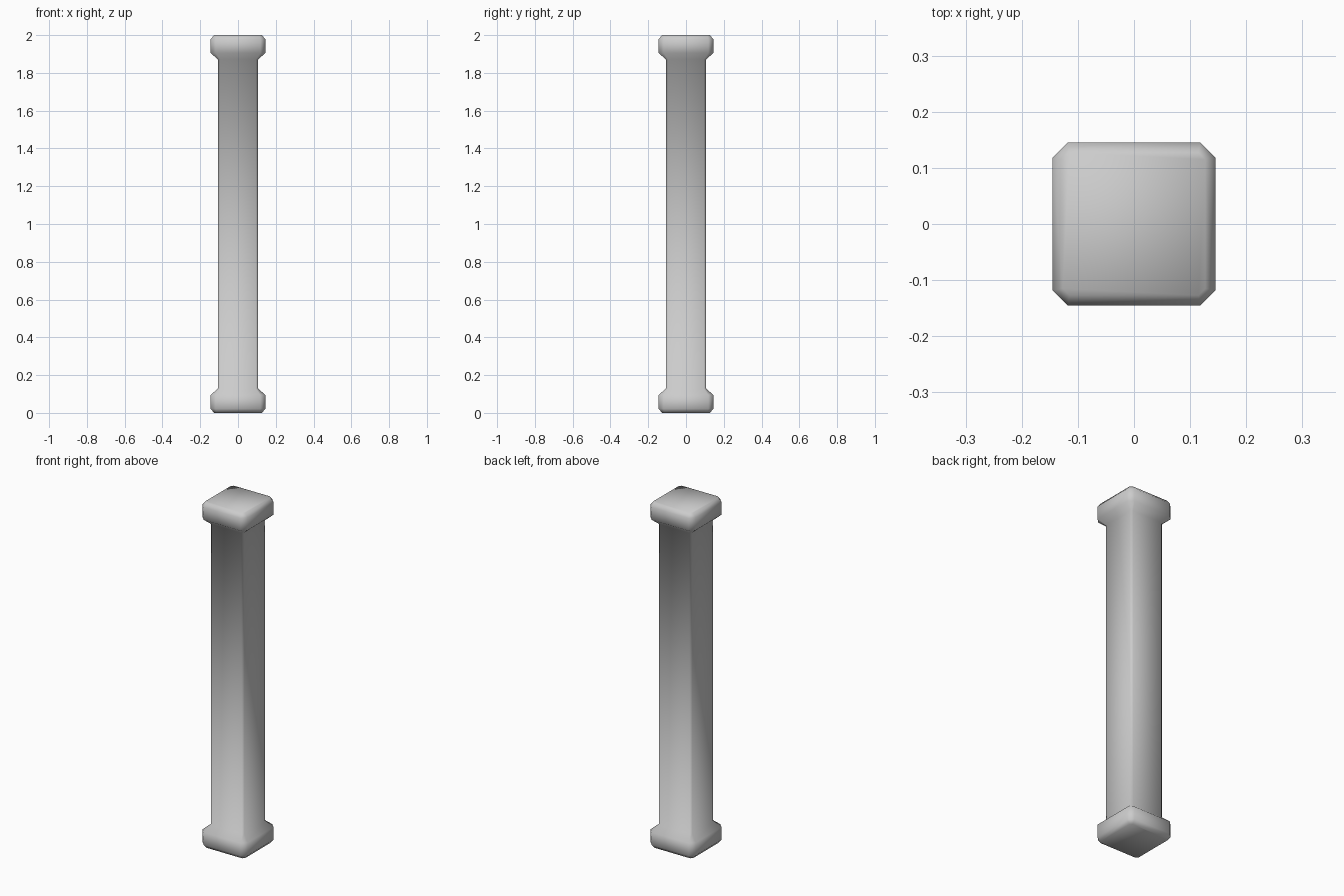
import bpy, bmesh

if "Cube" in bpy.data.objects:
    bpy.data.objects.remove(bpy.data.objects["Cube"])

# Rings from bottom to top: (height, half width, corner chamfer)
lower = [(0.0, 0.127, 0.012), (0.022, 0.145, 0.027), (0.095, 0.145, 0.027), (0.128, 0.107, 0.012)]
rings = lower + [(2.0 - z, h, c) for z, h, c in reversed(lower)]


def chamfered_square(bm, z, h, c):
    k = h - c
    pts = [(h, -k), (h, k), (k, h), (-k, h), (-h, k), (-h, -k), (-k, -h), (k, -h)]
    return [bm.verts.new((x, y, z)) for x, y in pts]


# Square post with flared foot and cap
bm = bmesh.new()
loops = [chamfered_square(bm, *r) for r in rings]
for a, b in zip(loops, loops[1:]):
    for i in range(8):
        j = (i + 1) % 8
        bm.faces.new((a[i], a[j], b[j], b[i]))
bm.faces.new(loops[0][::-1])
bm.faces.new(loops[-1])
for f in bm.faces:
    f.smooth = True

mesh = bpy.data.meshes.new("post")
bm.to_mesh(mesh)
bm.free()
post = bpy.data.objects.new("post", mesh)
bpy.context.collection.objects.link(post)
